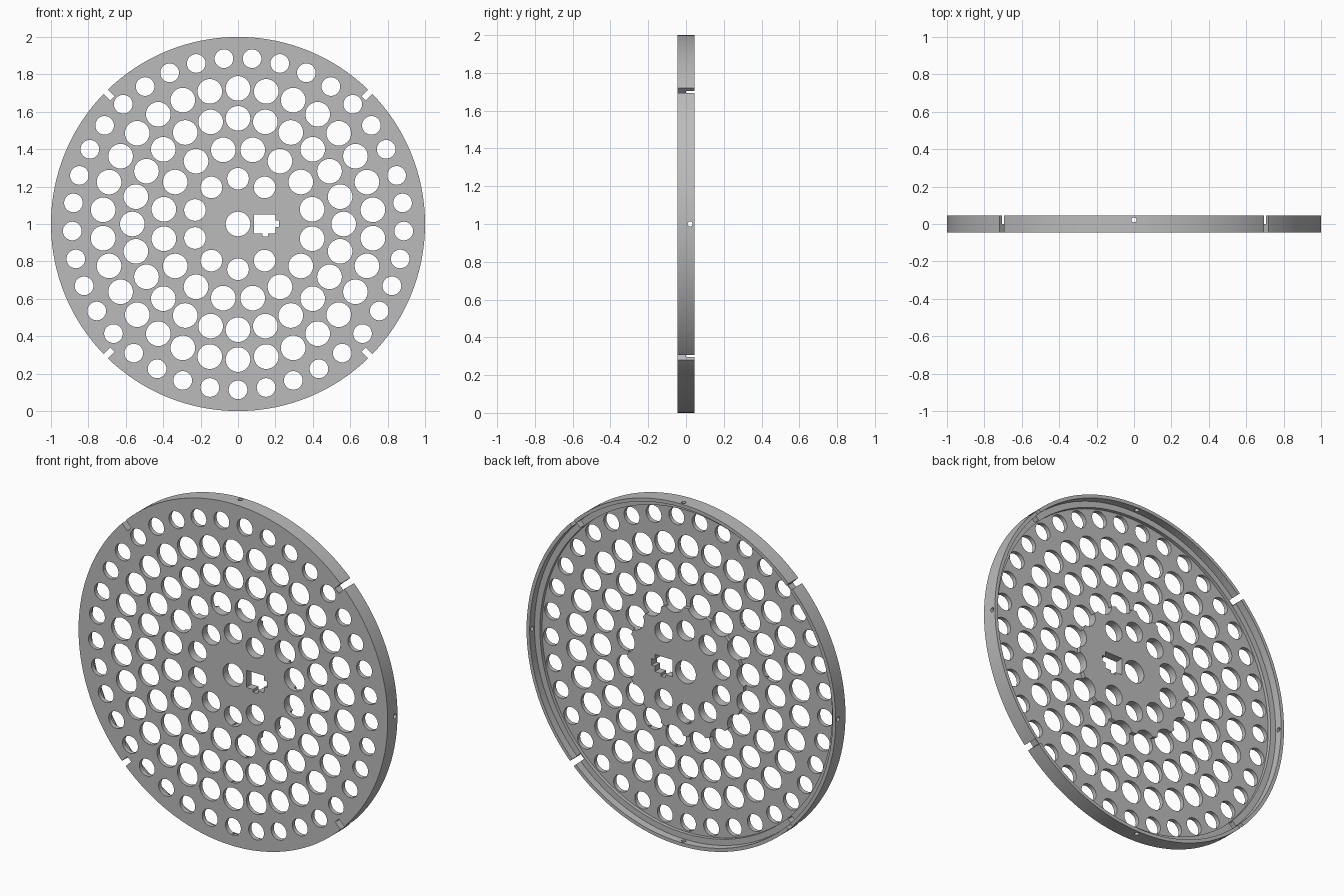
import bpy, bmesh
from math import radians, pi, cos, sin
from mathutils import Matrix, Vector

cube = bpy.data.objects.get("Cube")
if cube:
    bpy.data.objects.remove(cube, do_unlink=True)

CENTRE = Matrix.Translation((0, 0, 1))
AXIS_Y = Matrix.Rotation(pi / 2, 4, 'X')

grey = bpy.data.materials.new("plain_grey")
grey.use_nodes = True
colour = (0.5, 0.5, 0.5, 1)
grey.diffuse_color = colour
grey.node_tree.nodes["Principled BSDF"].inputs["Base Color"].default_value = colour


def make_object(name, bm):
    bmesh.ops.recalc_face_normals(bm, faces=bm.faces)
    mesh = bpy.data.meshes.new(name)
    bm.to_mesh(mesh)
    bm.free()
    mesh.materials.append(grey)
    obj = bpy.data.objects.new(name, mesh)
    bpy.context.collection.objects.link(obj)
    return obj


def turn(angle):
    """Place things around the disc axis, starting at +x and going up."""
    return CENTRE @ Matrix.Rotation(-radians(angle), 4, 'Y')


def add_cylinder(bm, radius, depth, matrix, sides=32):
    bmesh.ops.create_cone(bm, cap_ends=True, segments=sides, radius1=radius,
                          radius2=radius, depth=depth, matrix=matrix)


# Disc body: front plate, raised hub, inner ledge and thin outer wall
profile = [(0, -0.045), (1, -0.045), (1, 0.045), (0.98, 0.045), (0.98, 0),
           (0.945, 0), (0.945, -0.02), (0.375, -0.02), (0.375, 0.003), (0, 0.003)]
bm = bmesh.new()
verts = [bm.verts.new((r, y, 1)) for r, y in profile]
edges = [bm.edges.new(pair) for pair in zip(verts, verts[1:])]
bmesh.ops.spin(bm, geom=verts + edges, cent=(0, 0, 1), axis=(0, 1, 0),
               angle=2 * pi, steps=128, use_merge=False)
bmesh.ops.remove_doubles(bm, verts=bm.verts, dist=0.0001)
disc = make_object("perforated_disc", bm)

# Round holes: ring radius, hole radius, count, first angle
rings = [(0.887, 0.05, 37, -90), (0.725, 0.066, 30, 90), (0.565, 0.066, 24, 90),
         (0.404, 0.066, 16, 11.25), (0.242, 0.058, 10, 90)]
bm = bmesh.new()
add_cylinder(bm, 0.066, 0.4, CENTRE @ AXIS_Y)
for ring_radius, hole_radius, count, first in rings:
    for i in range(count):
        angle = radians(first + i * 360 / count)
        spot = Vector((ring_radius * cos(angle), 0, ring_radius * sin(angle)))
        # The inner ring leaves room for the keyed opening
        if ring_radius < 0.3 and spot.x > 0.2:
            continue
        add_cylinder(bm, hole_radius, 0.4, CENTRE @ Matrix.Translation(spot) @ AXIS_Y)
hole_cutter = make_object("hole_cutter", bm)

# Keyed square opening beside the centre, with a tab on two sides
outline = [(0.085, 0.05), (0.2, 0.05), (0.2, 0.02), (0.22, 0.02), (0.22, -0.017),
           (0.2, -0.017), (0.2, -0.05), (0.16, -0.05), (0.16, -0.066),
           (0.13, -0.066), (0.13, -0.05), (0.085, -0.05)]
bm = bmesh.new()
face = bm.faces.new([bm.verts.new((x, -0.2, z + 1)) for x, z in outline])
extruded = bmesh.ops.extrude_face_region(bm, geom=[face])["geom"]
bmesh.ops.translate(bm, vec=(0, 0.4, 0),
                    verts=[v for v in extruded if isinstance(v, bmesh.types.BMVert)])
key_cutter = make_object("key_cutter", bm)

# Four rim notches on the diagonals and four pin holes through the wall
bm = bmesh.new()
for quarter in range(4):
    angle = quarter * 90
    bmesh.ops.create_cube(bm, size=1, matrix=turn(angle + 45)
                          @ Matrix.Translation((1, 0, 0))
                          @ Matrix.Diagonal((0.1, 0.4, 0.034, 1)))
    add_cylinder(bm, 0.013, 0.08, turn(angle) @ Matrix.Translation((1, 0.022, 0))
                 @ Matrix.Rotation(pi / 2, 4, 'Y'), 16)
rim_cutter = make_object("rim_cutter", bm)

# Cut everything out, then drop the cutters
bpy.ops.object.select_all(action='DESELECT')
bpy.context.view_layer.objects.active = disc
disc.select_set(True)
for cutter in (hole_cutter, key_cutter, rim_cutter):
    cutter.hide_render = True
    cut = disc.modifiers.new(cutter.name, 'BOOLEAN')
    cut.operation = 'DIFFERENCE'
    cut.solver = 'EXACT'
    cut.object = cutter
    bpy.ops.object.modifier_apply(modifier=cut.name)
    bpy.data.objects.remove(cutter, do_unlink=True)

bpy.ops.object.shade_smooth_by_angle(angle=radians(30))
